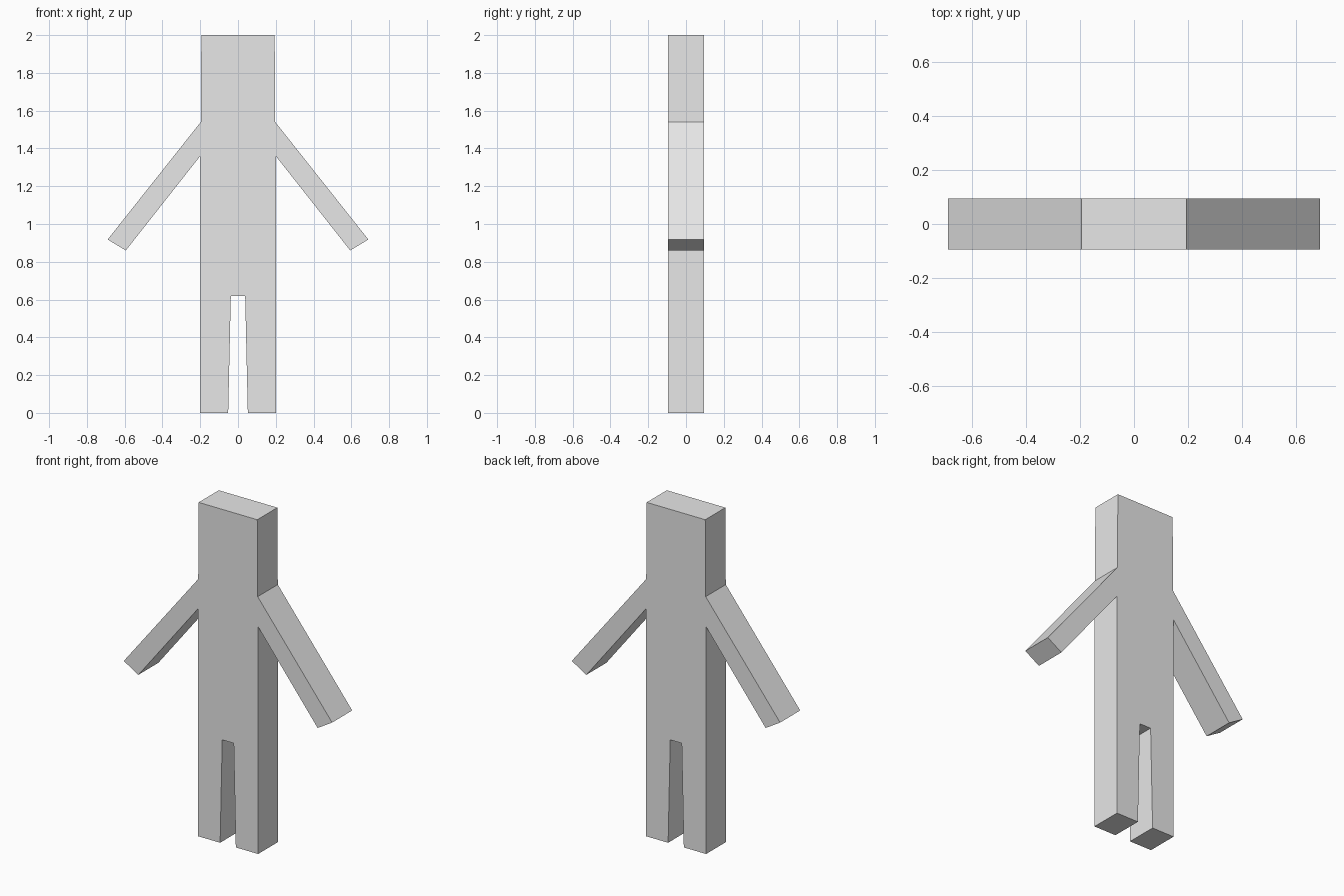
import bpy
import bmesh

if "Cube" in bpy.data.objects:
    bpy.data.objects.remove(bpy.data.objects["Cube"])

DEPTH = 0.19

grey = bpy.data.materials.new("light_grey")
grey.diffuse_color = (0.8, 0.8, 0.8, 1.0)
grey.use_nodes = True
grey.node_tree.nodes["Principled BSDF"].inputs["Base Color"].default_value = grey.diffuse_color

# Right half of the silhouette: head, arm, side, foot, inner leg
right = [(0.194, 2.0), (0.197, 1.54), (0.69, 0.918), (0.594, 0.86),
         (0.2, 1.36), (0.2, 0.0), (0.052, 0.0), (0.038, 0.62)]
outline = right + [(-x, z) for x, z in reversed(right)]

# Extrude the closed silhouette from front to back
bm = bmesh.new()
front = bm.faces.new([bm.verts.new((x, -DEPTH / 2, z)) for x, z in outline])
result = bmesh.ops.extrude_face_region(bm, geom=[front], use_keep_orig=True)
back = [v for v in result["geom"] if isinstance(v, bmesh.types.BMVert)]
bmesh.ops.translate(bm, verts=back, vec=(0, DEPTH, 0))
bmesh.ops.recalc_face_normals(bm, faces=bm.faces)

mesh = bpy.data.meshes.new("figure_body")
bm.to_mesh(mesh)
bm.free()
mesh.materials.append(grey)
body = bpy.data.objects.new("figure_body", mesh)
bpy.context.collection.objects.link(body)
